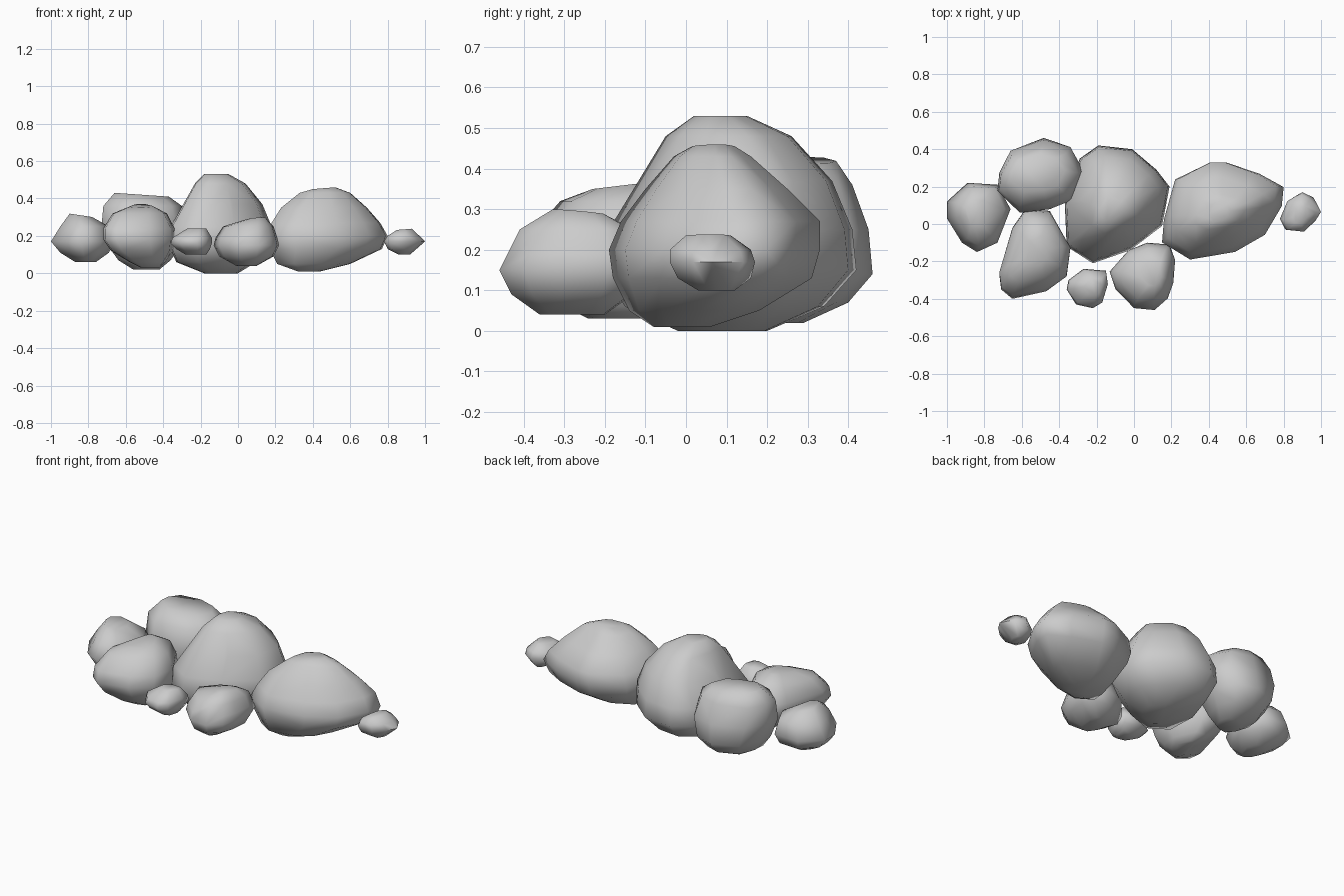
import bpy, bmesh, math


def rock(name, outline, levels, tilt=(0, 0)):
    """Hull of one plan outline, refitted to the extents (z, x0, x1, y0, y1) at each level.
    tilt slopes the top level along x and y."""
    xs, ys = zip(*outline)
    ax, ay = min(xs), min(ys)
    w, d = max(xs) - ax, max(ys) - ay
    bm = bmesh.new()
    for level in levels:
        z, x0, x1, y0, y1 = level
        tx, ty = tilt if level == levels[-1] else (0, 0)
        for x, y in outline:
            u, v = (x - ax) / w, (y - ay) / d
            bm.verts.new((x0 + u * (x1 - x0), y0 + v * (y1 - y0),
                          z + tx * (u - .5) * (x1 - x0) + ty * (v - .5) * (y1 - y0)))
    hull = bmesh.ops.convex_hull(bm, input=bm.verts[:])
    junk = {g for g in hull["geom_interior"] + hull["geom_unused"]
            if isinstance(g, bmesh.types.BMVert) and g.is_valid}
    bmesh.ops.delete(bm, geom=list(junk), context='VERTS')
    bmesh.ops.dissolve_limit(bm, angle_limit=math.radians(1), verts=bm.verts[:], edges=bm.edges[:])
    bmesh.ops.recalc_face_normals(bm, faces=bm.faces[:])
    mesh = bpy.data.meshes.new(name)
    bm.to_mesh(mesh)
    bm.free()
    ob = bpy.data.objects.new(name, mesh)
    bpy.context.collection.objects.link(ob)
    bpy.ops.object.select_all(action='DESELECT')
    ob.select_set(True)
    bpy.context.view_layer.objects.active = ob
    bpy.ops.object.shade_smooth_by_angle(angle=math.radians(70))


# far left rock
rock("left_rock",
     [(-.89, .22), (-.73, .21), (-.66, .08), (-.73, -.10), (-.84, -.15), (-.92, -.10), (-1, .03), (-1, .12)],
     [(.06, -.87, -.76, -.05, .10), (.11, -.95, -.69, -.12, .19), (.17, -1, -.66, -.15, .22),
      (.25, -.95, -.69, -.12, .20), (.31, -.90, -.78, -.03, .13)], tilt=(-.15, 0))

# back left rock
rock("back_left_rock",
     [(-.48, .46), (-.34, .42), (-.27, .29), (-.33, .13), (-.45, .08), (-.61, .06), (-.73, .18), (-.72, .28), (-.66, .40)],
     [(.02, -.56, -.42, .14, .29), (.07, -.64, -.36, .10, .40), (.14, -.69, -.31, .07, .46),
      (.25, -.73, -.27, .06, .45), (.36, -.72, -.30, .09, .41), (.42, -.66, -.37, .17, .37)], tilt=(-.07, 0))

# front left rock
rock("front_left_rock",
     [(-.58, .08), (-.45, .07), (-.34, -.13), (-.36, -.28), (-.47, -.36), (-.65, -.40), (-.71, -.35), (-.72, -.27), (-.65, -.02)],
     [(.03, -.52, -.42, -.24, -.06), (.06, -.58, -.39, -.30, 0), (.12, -.68, -.35, -.37, .05),
      (.18, -.72, -.34, -.40, .08), (.24, -.72, -.34, -.38, .07), (.32, -.67, -.38, -.31, .03),
      (.36, -.58, -.46, -.23, -.06)], tilt=(0, .12))

# tall centre rock
rock("centre_rock",
     [(-.19, .42), (-.01, .40), (.12, .29), (.19, .20), (.15, -.01), (-.02, -.14), (-.22, -.21), (-.36, -.12), (-.37, .11), (-.29, .35)],
     [(0, -.18, 0, -.02, .20), (.06, -.33, .10, -.15, .34), (.15, -.37, .19, -.21, .42),
      (.25, -.36, .18, -.19, .41), (.37, -.29, .13, -.11, .36), (.48, -.23, .04, -.05, .26),
      (.53, -.18, -.05, .02, .15)])

# small front pebble
rock("front_pebble",
     [(-.27, -.24), (-.15, -.25), (-.14, -.32), (-.17, -.42), (-.22, -.45), (-.31, -.43), (-.36, -.35), (-.35, -.30)],
     [(.10, -.28, -.17, -.39, -.29), (.13, -.33, -.15, -.43, -.26), (.16, -.36, -.14, -.45, -.24),
      (.19, -.35, -.14, -.44, -.25), (.24, -.27, -.17, -.38, -.29)])

# front rock
rock("front_rock",
     [(.07, -.11), (.19, -.12), (.22, -.20), (.21, -.32), (.18, -.40), (.11, -.46), (0, -.45), (-.10, -.35), (-.13, -.26), (-.03, -.15)],
     [(.04, -.01, .10, -.36, -.20), (.09, -.10, .19, -.43, -.13), (.15, -.13, .22, -.46, -.10),
      (.19, -.12, .21, -.44, -.11), (.25, -.08, .19, -.41, -.13), (.29, .03, .15, -.33, -.20)], tilt=(.1, -.1))

# large right rock
rock("right_rock",
     [(.41, .33), (.49, .33), (.67, .27), (.80, .20), (.79, .10), (.70, -.05), (.54, -.14), (.30, -.18), (.15, -.09), (.16, .03), (.22, .24)],
     [(.01, .32, .44, -.08, .06), (.05, .21, .60, -.14, .18), (.13, .17, .77, -.18, .31),
      (.20, .15, .80, -.19, .33), (.27, .18, .76, -.16, .33), (.35, .23, .69, -.10, .25),
      (.43, .33, .60, -.03, .16), (.455, .40, .52, .01, .12)], tilt=(.08, 0))

# small right pebble
rock("right_pebble",
     [(.90, .18), (.96, .15), (1, .07), (.97, .02), (.91, -.04), (.81, -.03), (.78, .03), (.82, .13)],
     [(.10, .86, .92, .03, .12), (.13, .80, .95, -.02, .16), (.17, .78, 1, -.04, .17),
      (.20, .80, .97, -.04, .16), (.235, .85, .93, 0, .11)], tilt=(.08, 0))
